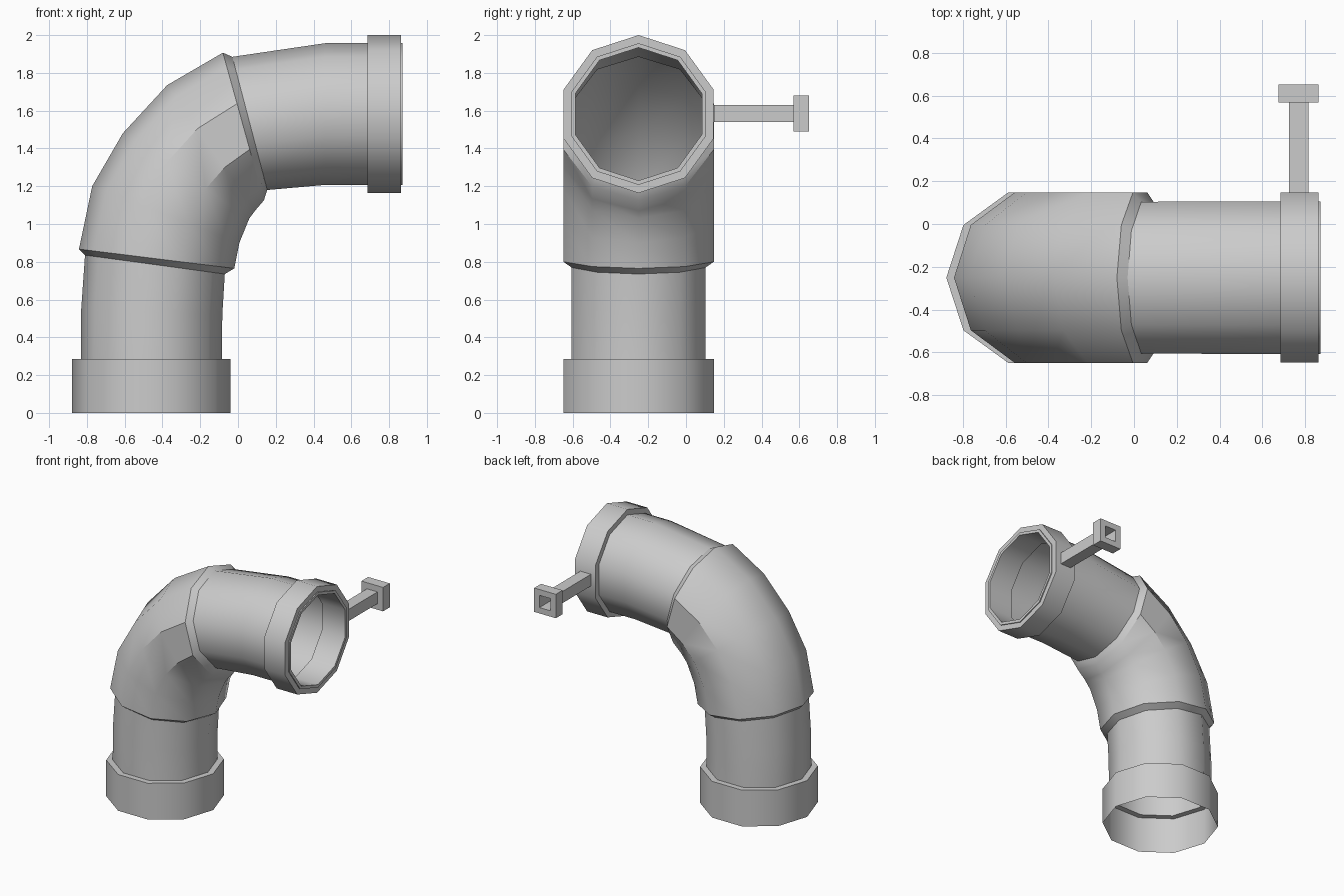
import bpy, bmesh, math
from mathutils import Vector

if "Cube" in bpy.data.objects:
    bpy.data.objects.remove(bpy.data.objects["Cube"])

CY = -0.251            # pipe centre plane in y


def skin(name, rings, n, smooth=True):
    """Skin n-sided rings, each given as (centre, u axis, v axis)."""
    bm = bmesh.new()
    loops = []
    for c, u, v in rings:
        loops.append([bm.verts.new(c + u * math.cos(2 * math.pi * k / n)
                                   + v * math.sin(2 * math.pi * k / n)) for k in range(n)])
    for a, b in zip(loops, loops[1:]):
        for k in range(n):
            m = (k + 1) % n
            bm.faces.new((a[k], b[k], b[m], a[m]))
    me = bpy.data.meshes.new(name)
    bm.to_mesh(me)
    bm.free()
    ob = bpy.data.objects.new(name, me)
    bpy.context.collection.objects.link(ob)
    if smooth:
        bpy.ops.object.select_all(action='DESELECT')
        ob.select_set(True)
        bpy.context.view_layer.objects.active = ob
        bpy.ops.object.shade_smooth_by_angle(angle=math.radians(37))
    return ob


def pipe(name, sections):
    """Ten-sided pipe; each section is (outer x, outer z, inner x, inner z, radius in y)."""
    rings = []
    for ox, oz, ix, iz, r in sections:
        o, i = Vector((ox, CY, oz)), Vector((ix, CY, iz))
        rings.append(((o + i) / 2, (o - i) / 2, Vector((0, r, 0))))
    return skin(name, rings, 10)


def upright(z, r, x=-0.459):
    return (x - r, z, x + r, z, r)


def level(x, r, z=1.582):
    return (x, z + r, x, z - r, r)


def square_tube(name, cx, cz, profile):
    """Square tube along y; profile is a list of (y, half width)."""
    return skin(name, [(Vector((cx, y, cz)), Vector((s, 0, s)), Vector((-s, 0, s)))
                       for y, s in profile], 4, False)


# bottom collar, open underneath
pipe("base_collar", [upright(0, 0.419), upright(0.285, 0.419), upright(0.285, 0.373)])

# lower straight pipe, leaning slightly into the elbow
low_end = (-0.81, 0.835, -0.07, 0.735, 0.373)
pipe("lower_pipe", [upright(0.285, 0.373), (-0.83, 0.55, -0.083, 0.52, 0.373), low_end])

# fat elbow with bevelled lips
high_end = (-0.03, 1.885, 0.155, 1.18, 0.373)
pipe("elbow", [low_end,
               (-0.842, 0.867, -0.02, 0.765, 0.419),
               (-0.772, 1.20, 0.007, 0.90, 0.419),
               (-0.61, 1.48, 0.06, 1.03, 0.419),
               (-0.375, 1.735, 0.09, 1.07, 0.419),
               (-0.08, 1.907, 0.137, 1.125, 0.419),
               high_end])

# upper pipe with inner sleeve at its mouth
pipe("upper_pipe", [high_end, level(0.46, 0.375), level(0.872, 0.375),
                    level(0.872, 0.352), level(0.67, 0.352), level(0.67, 0.374)])

# mouth collar
pipe("mouth_collar", [level(0.685, 0.375), level(0.685, 0.418),
                      level(0.864, 0.418), level(0.864, 0.375)])

# side valve: stem and hollow square knob
square_tube("valve_stem", 0.77, 1.585, [(0.147, 0.046), (0.57, 0.046)])
square_tube("valve_knob", 0.77, 1.585, [(0.568, 0.046), (0.568, 0.094), (0.652, 0.094),
                                        (0.652, 0.048), (0.568, 0.046)])
